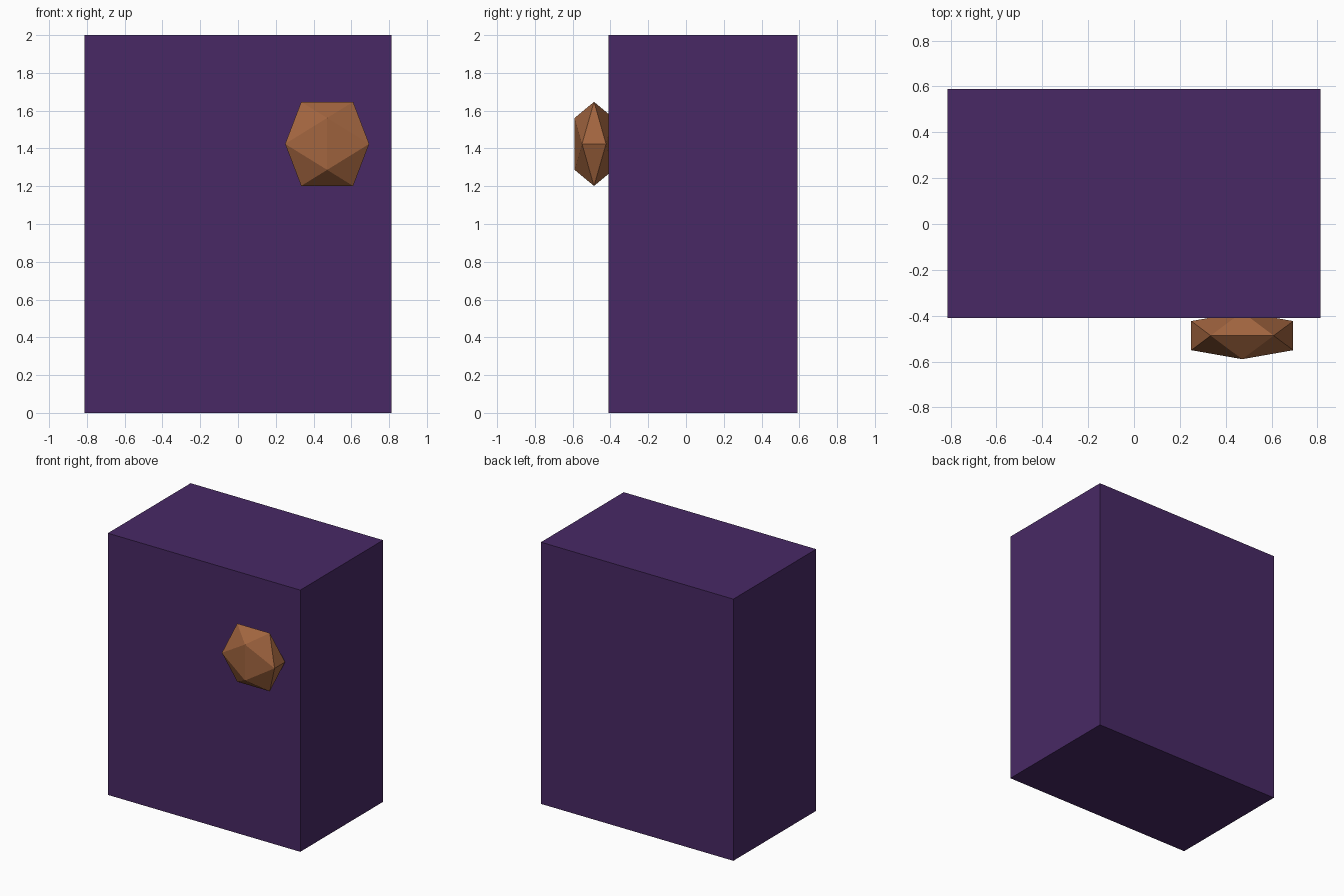
import bpy, bmesh
from math import sqrt

if "Cube" in bpy.data.objects:
    bpy.data.objects.remove(bpy.data.objects["Cube"])


def finish(name, bm, color):
    bmesh.ops.recalc_face_normals(bm, faces=bm.faces)
    mesh = bpy.data.meshes.new(name)
    bm.to_mesh(mesh)
    bm.free()
    mat = bpy.data.materials.new(name + "_color")
    mat.diffuse_color = color
    mat.use_nodes = True
    mat.node_tree.nodes["Principled BSDF"].inputs["Base Color"].default_value = mat.diffuse_color
    mesh.materials.append(mat)
    obj = bpy.data.objects.new(name, mesh)
    bpy.context.collection.objects.link(obj)
    return obj


# Door panel: plain block standing on the ground
bm = bmesh.new()
bmesh.ops.create_cube(bm, size=1)
panel = finish("door_panel", bm, (0.065, 0.022, 0.13, 1))
panel.scale = (1.627, 1.0, 2.0)
panel.location = (0, 0.09, 1.0)

# Knob: icosahedron hulled from three golden rectangles, flattened front to back
phi = (1 + sqrt(5)) / 2
bm = bmesh.new()
for a in (-1, 1):
    for b in (-phi, phi):
        for co in ((a, 0, b), (b, a, 0), (0, b, a)):
            bm.verts.new(co)
bmesh.ops.convex_hull(bm, input=bm.verts)
knob = finish("door_knob", bm, (0.36, 0.13, 0.05, 1))
knob.scale = (0.1375, 0.0635, 0.1375)
knob.location = (0.472, -0.487, 1.424)
